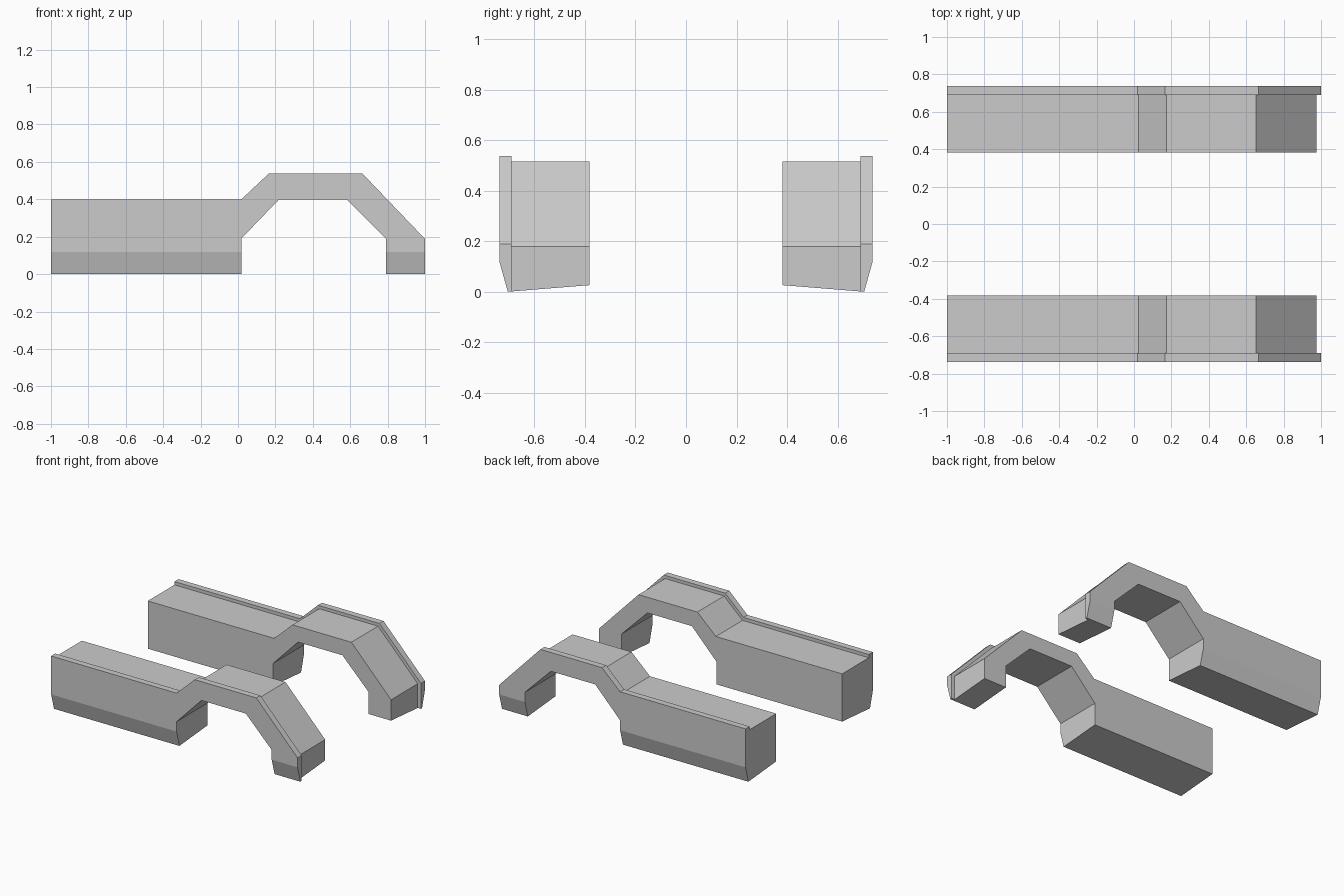
import bpy, bmesh
from mathutils import Vector

if "Cube" in bpy.data.objects:
    bpy.data.objects.remove(bpy.data.objects["Cube"])

# side profiles (x, z): same underside, body top sits slightly below the lip top
BASE = -0.1   # run past the floor, trimmed later by the sloped underside
UNDER = [(0.79, BASE), (0.79, 0.19), (0.58, 0.4), (0.22, 0.4), (0.018, 0.19), (0.018, BASE), (-1, BASE)]
LIP = [(-1, 0.4), (0.018, 0.4), (0.165, 0.538), (0.665, 0.538), (1, 0.188), (1, BASE)] + UNDER
BODY = [(-1, 0.376), (0.025, 0.376), (0.175, 0.515), (0.653, 0.515), (0.975, 0.179), (0.975, BASE)] + UNDER
INNER, STEP, OUTER, TOE = 0.382, 0.691, 0.738, 0.705


def trim(bm, point, normal):
    """Cut away the side the normal points to and close the openings."""
    geom = bm.verts[:] + bm.edges[:] + bm.faces[:]
    cut = bmesh.ops.bisect_plane(bm, geom=geom, dist=1e-5, plane_co=point,
                                 plane_no=Vector(normal).normalized(), clear_outer=True)
    edges = [e for e in cut["geom_cut"] if isinstance(e, bmesh.types.BMEdge)]
    bmesh.ops.edgeloop_fill(bm, edges=edges)


bm = bmesh.new()

# loft body -> step -> lip across the width
rings = [[bm.verts.new((x, y, z)) for x, z in prof]
         for prof, y in ((BODY, INNER), (BODY, STEP), (LIP, STEP), (LIP, OUTER))]
n = len(LIP)
for a, b in zip(rings, rings[1:]):
    for i in range(n):
        j = (i + 1) % n
        bm.faces.new((a[i], a[j], b[j], b[i]))
bm.faces.new(rings[0])
bm.faces.new(rings[-1][::-1])
bmesh.ops.remove_doubles(bm, verts=bm.verts[:], dist=1e-4)
bmesh.ops.dissolve_degenerate(bm, dist=1e-5, edges=bm.edges[:])

# sloped underside, then the tucked-in lower outer edge
trim(bm, (0, TOE, 0), (0, -0.026, -(TOE - INNER)))
trim(bm, (0, TOE, 0), (0, 0.118, -(OUTER - TOE)))
bmesh.ops.recalc_face_normals(bm, faces=bm.faces[:])

mesh = bpy.data.meshes.new("fenders")
bm.to_mesh(mesh)
bm.free()
fenders = bpy.data.objects.new("fenders", mesh)
bpy.context.collection.objects.link(fenders)

# opposite fender
mirror = fenders.modifiers.new("opposite_side", 'MIRROR')
mirror.use_axis = (False, True, False)
mirror.use_mirror_merge = False
